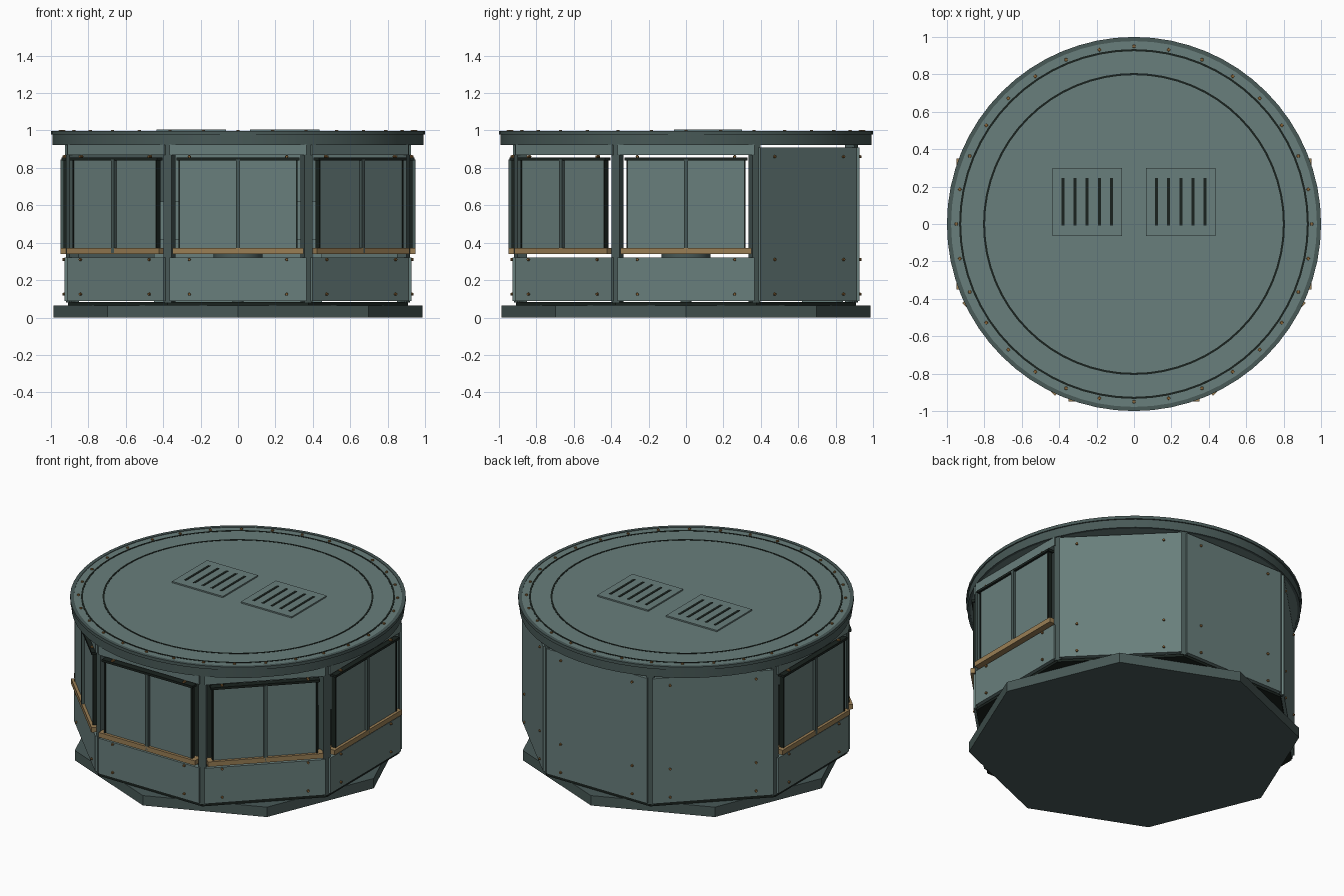
import bpy, bmesh, math
from mathutils import Matrix, Vector

cube = bpy.data.objects.get("Cube")
if cube:
    bpy.data.objects.remove(cube, do_unlink=True)


def material(name, rgb):
    m = bpy.data.materials.new(name)
    m.use_nodes = True
    m.diffuse_color = (*rgb, 1)
    bsdf = m.node_tree.nodes["Principled BSDF"]
    bsdf.inputs["Base Color"].default_value = (*rgb, 1)
    bsdf.inputs["Roughness"].default_value = 0.7
    return m


PANEL = material("grey green panel", (0.14, 0.21, 0.2))
FRAME = material("dark green frame", (0.065, 0.1, 0.095))
BLACK = material("near black green", (0.01, 0.016, 0.013))
TAN = material("tan counter", (0.32, 0.21, 0.09))
BRASS = material("brass bolt", (0.25, 0.13, 0.04))


def finish(name, bm, mat, smooth=False):
    bmesh.ops.recalc_face_normals(bm, faces=bm.faces)
    mesh = bpy.data.meshes.new(name)
    bm.to_mesh(mesh)
    bm.free()
    mesh.materials.append(mat)
    ob = bpy.data.objects.new(name, mesh)
    bpy.context.collection.objects.link(ob)
    if smooth:
        bpy.ops.object.select_all(action='DESELECT')
        ob.select_set(True)
        bpy.context.view_layer.objects.active = ob
        bpy.ops.object.shade_smooth_by_angle(angle=math.radians(30))
    return ob


def add_box(bm, lo, hi, turn=Matrix()):
    lo, hi = Vector(lo), Vector(hi)
    place = turn @ Matrix.Translation((lo + hi) / 2) @ Matrix.Diagonal((*(hi - lo), 1))
    bmesh.ops.create_cube(bm, size=1, matrix=place)


def boxes(name, mat, spans, angles=(0,)):
    """Boxes in a local frame where x points outwards, repeated at each angle."""
    bm = bmesh.new()
    for a in angles:
        turn = Matrix.Rotation(math.radians(a), 4, 'Z')
        for lo, hi in spans:
            add_box(bm, lo, hi, turn)
    return finish(name, bm, mat)


def prism(name, mat, radius, z0, z1, sides, start=0):
    bm = bmesh.new()
    place = Matrix.Translation((0, 0, (z0 + z1) / 2)) @ Matrix.Rotation(math.radians(start), 4, 'Z')
    bmesh.ops.create_cone(bm, cap_ends=True, segments=sides, radius1=radius,
                          radius2=radius, depth=z1 - z0, matrix=place)
    return finish(name, bm, mat, sides > 8)


def ring(name, mat, r0, r1, z0, z1, sides=64):
    """Rectangular cross-section swept round the vertical axis."""
    bm = bmesh.new()
    loop = [(r0, z0), (r1, z0), (r1, z1), (r0, z1)]
    verts = [bm.verts.new((r, 0, z)) for r, z in loop]
    edges = [bm.edges.new((verts[i], verts[i - 1])) for i in range(4)]
    bmesh.ops.spin(bm, geom=verts + edges, axis=(0, 0, 1), cent=(0, 0, 0),
                   angle=math.tau, steps=sides, use_duplicate=False)
    bmesh.ops.remove_doubles(bm, verts=bm.verts, dist=1e-4)
    return finish(name, bm, mat, True)


OPEN = (180, 225, 270, 315, 0)
SOLID = (45, 90, 135)
ALL = OPEN + SOLID
CORNERS = [a + 22.5 for a in ALL]

# Octagonal plinth and the floor turned half a side from it
prism("plinth", FRAME, 0.987, 0, 0.065, 8)
prism("floor", BLACK, 0.985, 0.065, 0.082, 8, 22.5)

# Corner posts
boxes("corner_posts", FRAME, [((0.93, -0.024, 0.08), (0.985, 0.024, 0.925))], CORNERS)

# Solid back walls
boxes("back_walls", PANEL, [((0.89, -0.365, 0.088), (0.928, 0.365, 0.91))], SOLID)

# Lower walls and header boards of the open sides
boxes("lower_walls", PANEL, [((0.89, -0.365, 0.088), (0.928, 0.365, 0.322))], OPEN)
boxes("header_boards", PANEL, [((0.89, -0.365, 0.868), (0.925, 0.365, 0.925))], OPEN)

# Counters, shutters, centre bars and the dark rails above
boxes("counters", TAN, [((0.885, -0.35, 0.34), (0.948, 0.35, 0.372))], OPEN)
boxes("shutters", PANEL, [((0.912, s * 0.16 - 0.15, 0.37), (0.93, s * 0.16 + 0.15, 0.845))
                          for s in (-1, 1)], OPEN)
boxes("centre_bars", FRAME, [((0.908, -0.011, 0.345), (0.948, 0.011, 0.845))], OPEN)
boxes("shutter_rails", BLACK, [((0.9, -0.33, 0.84), (0.944, 0.33, 0.855))], OPEN)
boxes("shutter_edges", BLACK, [((0.905, s * 0.314 - 0.005, 0.37), (0.934, s * 0.314 + 0.005, 0.845))
                               for s in (-1, 1)], OPEN)

# Wall bolts
bm = bmesh.new()
for a in ALL:
    turn = Matrix.Rotation(math.radians(a), 4, 'Z')
    for y in (-0.26, 0.26):
        for z in (0.125, 0.31, 0.86):
            place = turn @ Matrix.Translation((0.928, y, z)) @ Matrix.Rotation(math.pi / 2, 4, 'Y')
            bmesh.ops.create_cone(bm, cap_ends=True, segments=8, radius1=0.009,
                                  radius2=0.007, depth=0.02, matrix=place)
finish("wall_bolts", bm, BRASS)

# Round roof with a dark lip, inlaid rings and bolts
prism("roof", PANEL, 0.985, 0.925, 0.995, 64)
ring("roof_band", FRAME, 0.975, 0.992, 0.923, 0.978)
ring("roof_lip", FRAME, 0.978, 1.0, 0.978, 0.998)
ring("outer_inlay", BLACK, 0.924, 0.935, 0.992, 0.997)
ring("inner_inlay", BLACK, 0.796, 0.807, 0.992, 0.997)

bm = bmesh.new()
for i in range(32):
    a = math.tau * i / 32
    place = Matrix.Translation((0.95 * math.cos(a), 0.95 * math.sin(a), 0.996))
    bmesh.ops.create_cone(bm, cap_ends=True, segments=8, radius1=0.01,
                          radius2=0.008, depth=0.012, matrix=place)
finish("roof_bolts", bm, BRASS)

# Roof vents
for side, s in (("left", 1), ("right", -1)):
    x = 0.25 * s
    boxes(side + "_vent_plate", PANEL, [((x - 0.185, -0.064, 0.99), (x + 0.185, 0.3, 1.004))])
    boxes(side + "_vent_slots", BLACK,
          [((x + k * 0.065 - 0.008, -0.008, 1.0), (x + k * 0.065 + 0.008, 0.245, 1.006))
           for k in range(-2, 3)])

# Desk along the back wall and a stool inside
boxes("inner_desk", PANEL, [((-0.45, 0.62, 0.08), (0.45, 0.84, 0.42)),
                            ((-0.45, 0.74, 0.42), (0.45, 0.84, 0.62))])
prism("stool_stem", FRAME, 0.03, 0.08, 0.31, 16)
prism("stool_seat", FRAME, 0.13, 0.31, 0.345, 24)
